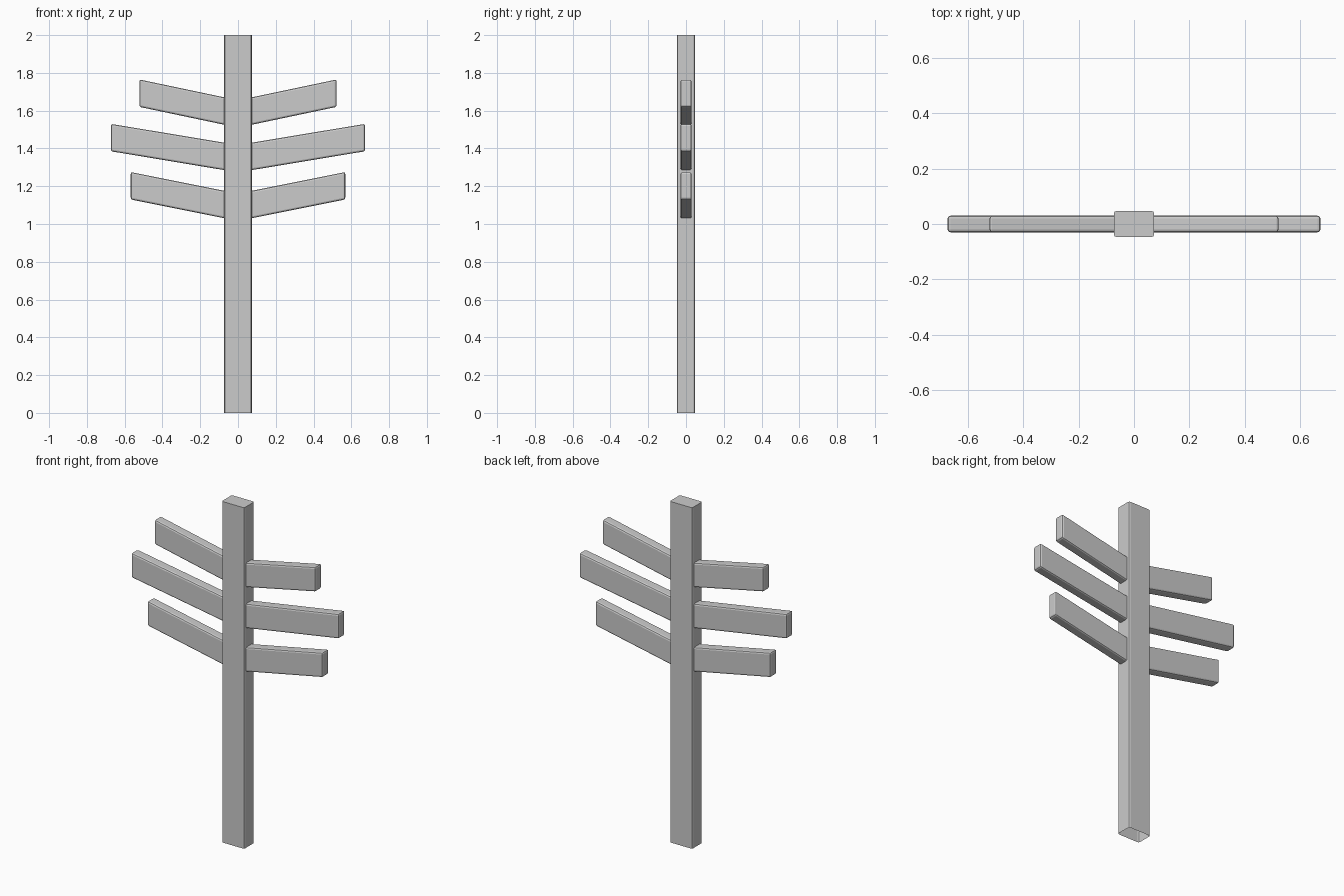
import bpy
import bmesh

cube = bpy.data.objects.get("Cube")
if cube:
    bpy.data.objects.remove(cube, do_unlink=True)

grey = bpy.data.materials.new("plain grey")
grey.use_nodes = True
colour = (0.6, 0.6, 0.6, 1)
grey.diffuse_color = colour
grey.node_tree.nodes["Principled BSDF"].inputs["Base Color"].default_value = colour


def beam(name, profile, depth, is_open, is_bevelled, bevel):
    """Extrude an x-z profile along y, drop the open end, bevel chosen edges."""
    bm = bmesh.new()
    face = bm.faces.new([bm.verts.new((x, -depth, z)) for x, z in profile])
    moved = bmesh.ops.extrude_face_region(bm, geom=[face])["geom"]
    bmesh.ops.translate(bm, vec=(0, 2 * depth, 0),
                        verts=[v for v in moved if isinstance(v, bmesh.types.BMVert)])
    bmesh.ops.recalc_face_normals(bm, faces=bm.faces[:])
    edges = [e for e in bm.edges if is_bevelled(e)]
    bmesh.ops.bevel(bm, geom=edges, offset=bevel, segments=2, profile=0.5, affect='EDGES')
    bm.normal_update()
    ends = [f for f in bm.faces if is_open(f)]
    bmesh.ops.delete(bm, geom=ends, context='FACES')
    mesh = bpy.data.meshes.new(name)
    bm.to_mesh(mesh)
    bm.free()
    mesh.materials.append(grey)
    obj = bpy.data.objects.new(name, mesh)
    bpy.context.collection.objects.link(obj)
    return obj


# Upright post: softened vertical edges, hollow at the foot
POST = 0.073
beam("post", [(-POST, 0), (POST, 0), (POST, 2), (-POST, 2)], 0.047,
     lambda f: f.normal.z < -0.9,
     lambda e: abs(e.verts[0].co.z - e.verts[1].co.z) > 1, 0.01)

# Rising arms: inner bottom height, outer bottom height, reach
ARMS = {"lower": (1.03, 1.13, 0.568),
        "middle": (1.285, 1.385, 0.673),
        "upper": (1.525, 1.62, 0.522)}
HEIGHT = 0.145
ROOT = 0.07

for level, (inner, outer, reach) in ARMS.items():
    for side, sign in (("left", 1), ("right", -1)):
        profile = [(sign * ROOT, inner), (sign * reach, outer),
                   (sign * reach, outer + HEIGHT), (sign * ROOT, inner + HEIGHT)]
        beam(f"{level}_{side}_arm", profile, 0.03,
             lambda f: f.normal.x * sign < -0.9,
             lambda e: max(abs(v.co.x) for v in e.verts) > ROOT + 0.01, 0.01)
